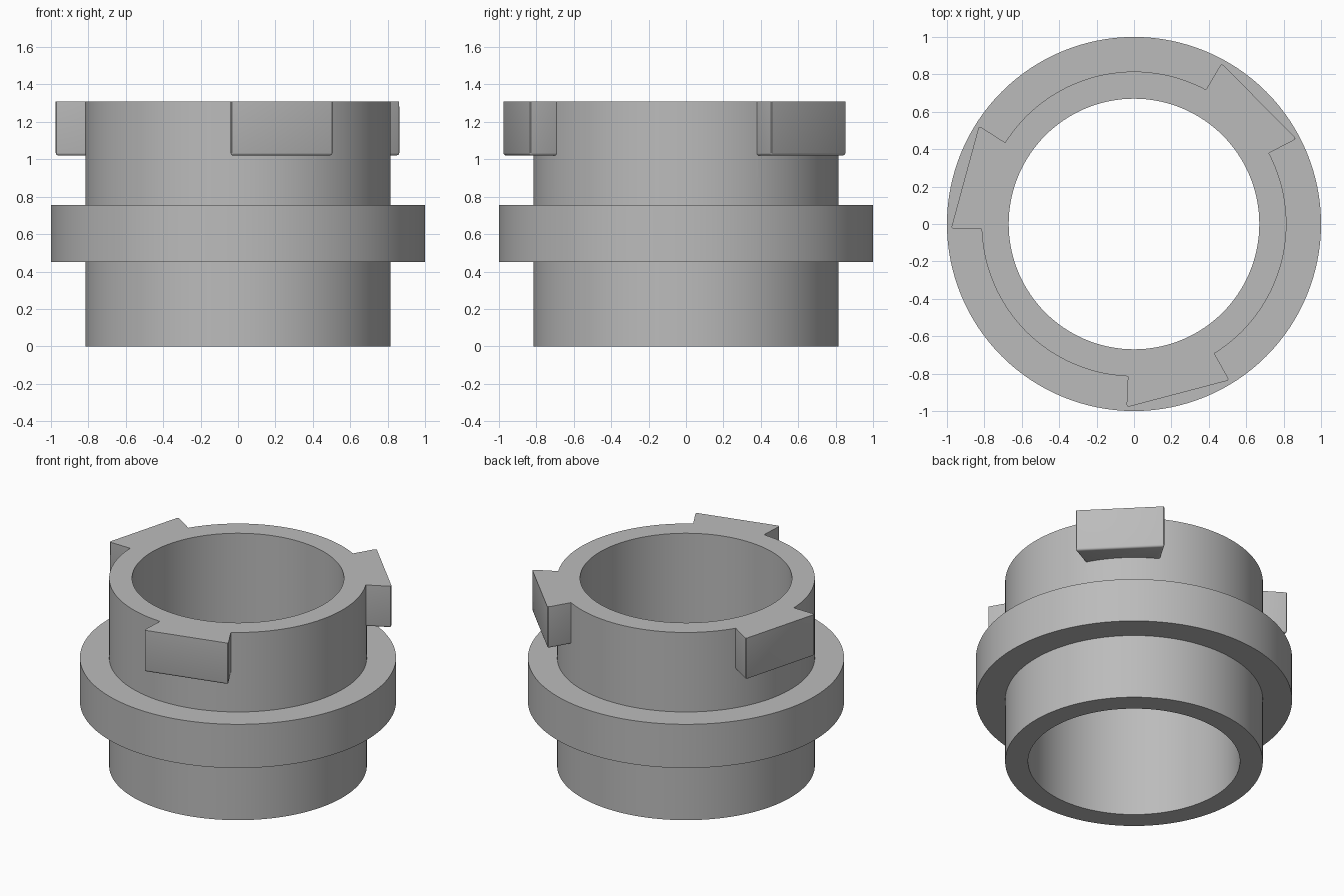
import bpy, bmesh, math
from mathutils import Matrix, Vector

cube = bpy.data.objects.get("Cube")
if cube:
    bpy.data.objects.remove(cube, do_unlink=True)

SEGMENTS = 128
INNER, OUTER, FLANGE = 0.67, 0.815, 1.0
TOP, LUG_BOTTOM = 1.31, 1.02

grey = bpy.data.materials.new("plain grey")
grey.use_nodes = True
colour = (0.5, 0.5, 0.5, 1)
grey.diffuse_color = colour
grey.node_tree.nodes["Principled BSDF"].inputs["Base Color"].default_value = colour


def add_object(name, bm):
    bmesh.ops.recalc_face_normals(bm, faces=bm.faces)
    mesh = bpy.data.meshes.new(name)
    bm.to_mesh(mesh)
    bm.free()
    mesh.materials.append(grey)
    obj = bpy.data.objects.new(name, mesh)
    bpy.context.collection.objects.link(obj)
    return obj


# Flanged sleeve: closed wall profile lathed around z
profile = [(INNER, 0), (OUTER, 0), (OUTER, 0.45), (FLANGE, 0.45),
           (FLANGE, 0.755), (OUTER, 0.755), (OUTER, TOP), (INNER, TOP)]
bm = bmesh.new()
verts = [bm.verts.new((r, 0, z)) for r, z in profile]
edges = [bm.edges.new((v, verts[(i + 1) % len(verts)])) for i, v in enumerate(verts)]
bmesh.ops.spin(bm, geom=verts + edges, cent=(0, 0, 0), axis=(0, 0, 1),
               angle=math.tau, steps=SEGMENTS, use_merge=True)
bmesh.ops.remove_doubles(bm, verts=bm.verts, dist=1e-4)
sleeve = add_object("flanged_sleeve", bm)

# Three ramped lugs, rooted inside the sleeve wall
outline = [(-0.03, -0.76), (-0.04, -0.98), (0.51, -0.835), (0.40, -0.64)]
bm = bmesh.new()
base = bm.faces.new([bm.verts.new((x, y, LUG_BOTTOM)) for x, y in outline])
out = bmesh.ops.extrude_face_region(bm, geom=[base], use_keep_orig=True)
bmesh.ops.translate(bm, vec=(0, 0, TOP - LUG_BOTTOM),
                    verts=[g for g in out["geom"] if isinstance(g, bmesh.types.BMVert)])
bmesh.ops.recalc_face_normals(bm, faces=bm.faces)


def exposed(edge):
    a, b = (v.co for v in edge.verts)
    is_top = min(a.z, b.z) > TOP - 0.01
    is_root = max(a.xy.length, b.xy.length) < OUTER
    return not is_top and not is_root


# Soft edges below the flush top face
bmesh.ops.bevel(bm, geom=[e for e in bm.edges if exposed(e)], offset=0.014,
                segments=3, profile=0.5, affect='EDGES')
first = list(bm.verts) + list(bm.edges) + list(bm.faces)
for k in (1, 2):
    copy = bmesh.ops.duplicate(bm, geom=first)["geom"]
    bmesh.ops.rotate(bm, cent=(0, 0, 0), matrix=Matrix.Rotation(k * math.tau / 3, 3, 'Z'),
                     verts=[g for g in copy if isinstance(g, bmesh.types.BMVert)])
lugs = add_object("locking_lugs", bm)

# Fuse lugs and sleeve into one solid
fuse = sleeve.modifiers.new("fuse lugs", 'BOOLEAN')
fuse.operation = 'UNION'
fuse.solver = 'EXACT'
fuse.object = lugs
bpy.context.view_layer.update()
bpy.ops.object.select_all(action='DESELECT')
sleeve.select_set(True)
bpy.context.view_layer.objects.active = sleeve
bpy.ops.object.modifier_apply(modifier=fuse.name)
bpy.data.objects.remove(lugs, do_unlink=True)
bpy.ops.object.shade_smooth_by_angle(angle=math.radians(35))
